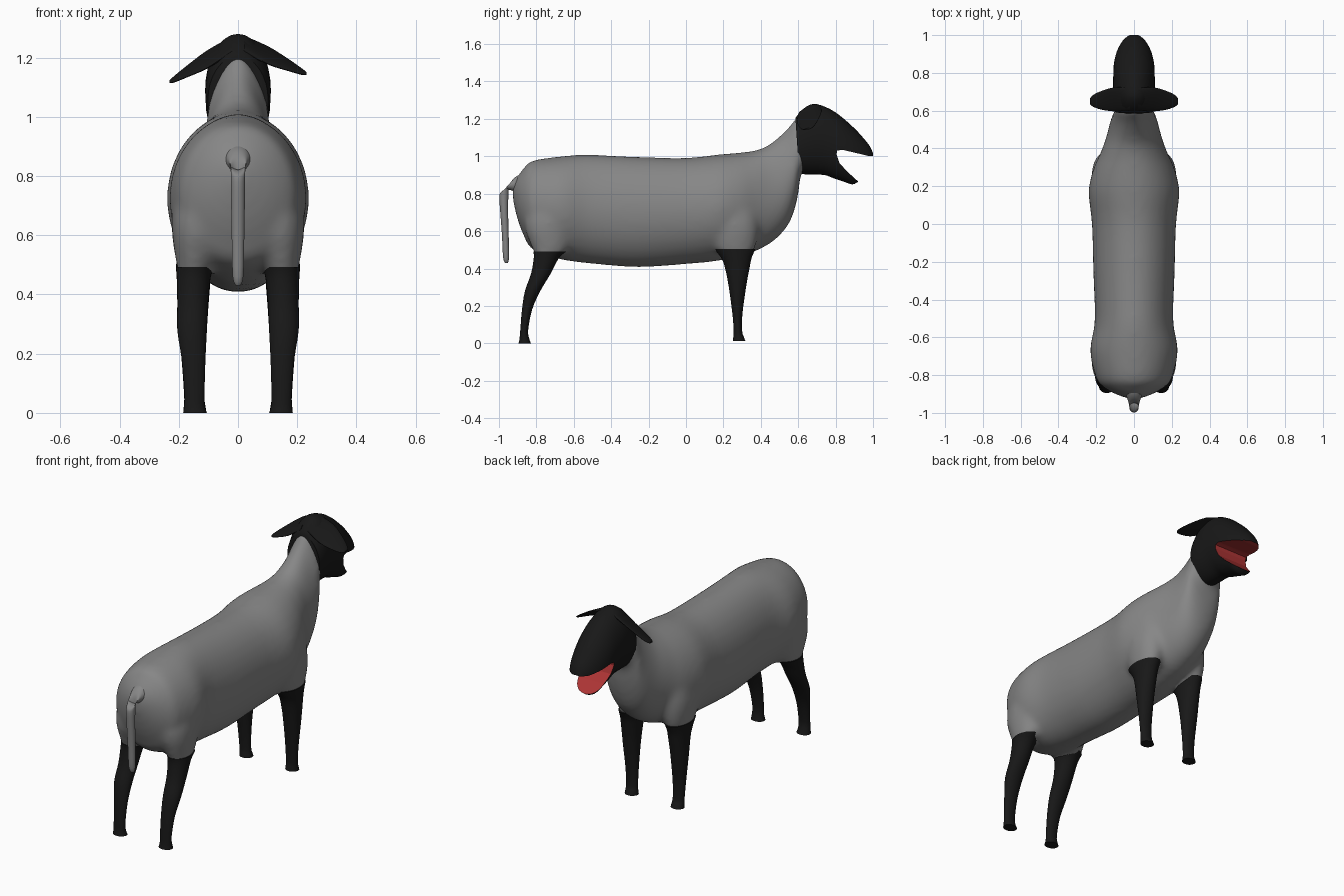
import bpy, bmesh, math
from mathutils import Vector

if "Cube" in bpy.data.objects:
    bpy.data.objects.remove(bpy.data.objects["Cube"])

SEG = 32


def material(name, rgb):
    m = bpy.data.materials.new(name)
    m.diffuse_color = (*rgb, 1)
    m.use_nodes = True
    m.node_tree.nodes["Principled BSDF"].inputs["Base Color"].default_value = m.diffuse_color
    return m


wool = material("grey_wool", (0.24, 0.24, 0.24))
black = material("black_coat", (0.009, 0.009, 0.009))
red = material("mouth_red", (0.42, 0.035, 0.035))


def finish(name, bm, mat):
    bmesh.ops.recalc_face_normals(bm, faces=bm.faces)
    me = bpy.data.meshes.new(name)
    bm.to_mesh(me)
    bm.free()
    ob = bpy.data.objects.new(name, me)
    bpy.context.collection.objects.link(ob)
    me.materials.append(mat)
    return ob


def select(obs):
    bpy.ops.object.select_all(action='DESELECT')
    for ob in obs:
        ob.select_set(True)
    bpy.context.view_layer.objects.active = obs[0]


def smooth(ob, angle=45):
    select([ob])
    bpy.ops.object.shade_smooth_by_angle(angle=math.radians(angle))


def refine(rows, steps=3):
    """Catmull-Rom interpolation between section rows."""
    out = []
    n = len(rows)
    for i in range(n - 1):
        quads = list(zip(rows[max(i - 1, 0)], rows[i], rows[i + 1], rows[min(i + 2, n - 1)]))
        for k in range(steps):
            t = k / steps
            out.append([0.5 * (2 * b + (c - a) * t + (2 * a - 5 * b + 4 * c - d) * t * t
                               + (3 * b - a - 3 * c + d) * t ** 3) for a, b, c, d in quads])
    return out + [list(rows[-1])]


def loft(name, rows, ring, mat, egg=lambda r: 0):
    """Skin ellipses; ring(row) gives centre and two half axes, egg narrows the top."""
    bm = bmesh.new()
    loops = []
    for row in refine(rows):
        c, u, v = (Vector(p) for p in ring(row))
        loop = []
        for i in range(SEG):
            a = 2 * math.pi * i / SEG
            loop.append(bm.verts.new(c + u * math.cos(a) * (1 - egg(row) * math.sin(a)) + v * math.sin(a)))
        loops.append(loop)
    for a, b in zip(loops, loops[1:]):
        for i in range(SEG):
            j = (i + 1) % SEG
            bm.faces.new((a[i], a[j], b[j], b[i]))
    bm.faces.new(loops[0])
    bm.faces.new(loops[-1])
    ob = finish(name, bm, mat)
    smooth(ob)
    return ob


def spine_ring(r):
    # row: top y, top z, bottom y, bottom z, half width
    ty, tz, by, bz, w = r
    return (0, (ty + by) / 2, (tz + bz) / 2), (w, 0, 0), (0, (ty - by) / 2, (tz - bz) / 2)


# Body and neck
fleece = [loft("body", [
    (-.925, .85, -.925, .76, .03), (-.90, .895, -.90, .66, .10), (-.865, .94, -.865, .57, .16),
    (-.82, .978, -.82, .50, .20), (-.67, 1.0, -.68, .45, .233), (-.55, 1.01, -.55, .43, .212),
    (-.45, 1.007, -.45, .42, .208), (-.25, .997, -.25, .406, .216), (0, .992, 0, .423, .223),
    (.17, 1.01, .17, .44, .241), (.28, 1.02, .30, .47, .216), (.36, 1.03, .38, .495, .18),
    (.43, 1.055, .48, .555, .147), (.50, 1.11, .557, .65, .125), (.55, 1.16, .597, .78, .11),
    (.59, 1.208, .614, .90, .098), (.64, 1.21, .65, .93, .07)], spine_ring, wool,
    egg=lambda r: max(0, min(.35, (r[0] - .38) * 2)))]

# Head, with the open mouth cut out by a wedge
head = loft("head", [
    (.585, 1.205, .605, .905, .102), (.625, 1.252, .66, .903, .11), (.68, 1.28, .74, .90, .111),
    (.75, 1.262, .79, .882, .11), (.82, 1.22, .85, .862, .108), (.90, 1.15, .89, .85, .098),
    (.955, 1.09, .925, .868, .08), (.985, 1.05, .96, .905, .058), (1.0, 1.015, 1.0, .94, .03)],
    spine_ring, black)

bm = bmesh.new()
wedge = [(1.1, .995), (.97, 1.003), (.90, 1.02), (.835, 1.035), (.808, 1.03), (.805, 1.01),
         (.82, .965), (.86, .92), (.912, .873), (.95, .84), (1.1, .75)]
face = bm.faces.new([bm.verts.new((-.2, y, z)) for y, z in wedge])
ext = bmesh.ops.extrude_face_region(bm, geom=[face])
bmesh.ops.translate(bm, vec=(.4, 0, 0), verts=[g for g in ext['geom'] if isinstance(g, bmesh.types.BMVert)])
if not any(f.normal.x < -.9 and f.calc_center_median().x < -.1 for f in bm.faces):
    bm.faces.new([v for v in bm.verts if v.co.x < 0]) if len(bm.faces) < len(wedge) + 2 else None
cutter = finish("mouth_cutter", bm, red)
cutter.hide_render = True
head.data.materials.append(red)
mod = head.modifiers.new("mouth", 'BOOLEAN')
mod.object = cutter
mod.operation = 'DIFFERENCE'
mod.solver = 'EXACT'
mod.material_mode = 'TRANSFER'
bpy.context.view_layer.objects.active = head
bpy.ops.object.modifier_apply(modifier=mod.name)
bpy.data.objects.remove(cutter)
smooth(head)

# Tail: row = y, z, half width, half axis in y, half axis in z
loft("tail", [
    (-.84, .84, .07, .0, .075), (-.90, .855, .045, .01, .047), (-.94, .85, .03, .016, .028),
    (-.967, .825, .025, .023, .018), (-.974, .78, .024, .024, 0), (-.972, .70, .023, .021, 0),
    (-.966, .58, .021, .018, 0), (-.962, .46, .018, .016, 0), (-.96, .43, .008, .007, 0)],
    lambda r: ((0, r[0], r[1]), (r[2], 0, 0), (0, r[3], r[4])), wool)

# Limb rows: z, centre x, half width, centre y, half depth
back_thigh = [(.85, .10, .09, -.70, .12), (.65, .135, .09, -.735, .13), (.50, .145, .063, -.726, .095),
              (.46, .15, .05, -.745, .055), (.41, .15, .035, -.765, .035)]
front_thigh = [(.85, .10, .09, .26, .12), (.64, .135, .09, .26, .13), (.51, .145, .064, .262, .11),
               (.47, .148, .052, .27, .07), (.42, .15, .035, .274, .04)]
back_leg = [(.492, .146, .064, -.727, .089), (.455, .15, .057, -.747, .067), (.37, .153, .052, -.777, .052),
            (.28, .155, .05, -.82, .041), (.18, .15, .04, -.85, .027), (.07, .147, .034, -.865, .021),
            (.025, .147, .035, -.864, .026), (0, .145, .04, -.862, .033)]
front_leg = [(.505, .146, .064, .262, .11), (.46, .149, .058, .269, .083), (.41, .15, .054, .274, .067),
             (.30, .152, .048, .275, .046), (.15, .15, .038, .275, .026), (.06, .148, .034, .278, .023),
             (.035, .147, .035, .281, .028), (.012, .146, .038, .284, .034)]

for side, s in (("left", -1), ("right", 1)):
    def limb(label, rows, mat):
        return loft(f"{side}_{label}", rows,
                    lambda r: ((s * r[1], r[3], r[0]), (r[2], 0, 0), (0, r[4], 0)), mat)
    fleece += [limb("back_thigh", back_thigh, wool), limb("front_thigh", front_thigh, wool)]
    limb("back_leg", back_leg, black)
    limb("front_leg", front_leg, black)
    # Ear: row = x, y, z, half depth, tilt, half thickness; one ear droops more
    droop = .12 if s < 0 else 0
    loft(f"{side}_ear", [
        (.02, .66, 1.245, .06, .02, .022), (.10, .66, 1.208, .064, .028, .014),
        (.17, .655, 1.175, .05, .018, .01), (.215, .652, 1.153, .032, .008, .008),
        (.232, .65, 1.146, .016, .002, .004)],
        lambda r: ((s * r[0], r[1], r[2] - droop * r[0]), (0, r[3], r[4]), (0, 0, r[5])), black)

# Blend body and thighs into one soft surface
select(fleece)
bpy.ops.object.join()
body = bpy.context.object
mod = body.modifiers.new("blend", 'REMESH')
mod.mode = 'VOXEL'
mod.voxel_size = .014
mod.use_smooth_shade = True
mod = body.modifiers.new("relax", 'SMOOTH')
mod.factor = .5
mod.iterations = 20
for m in list(body.modifiers):
    bpy.ops.object.modifier_apply(modifier=m.name)
